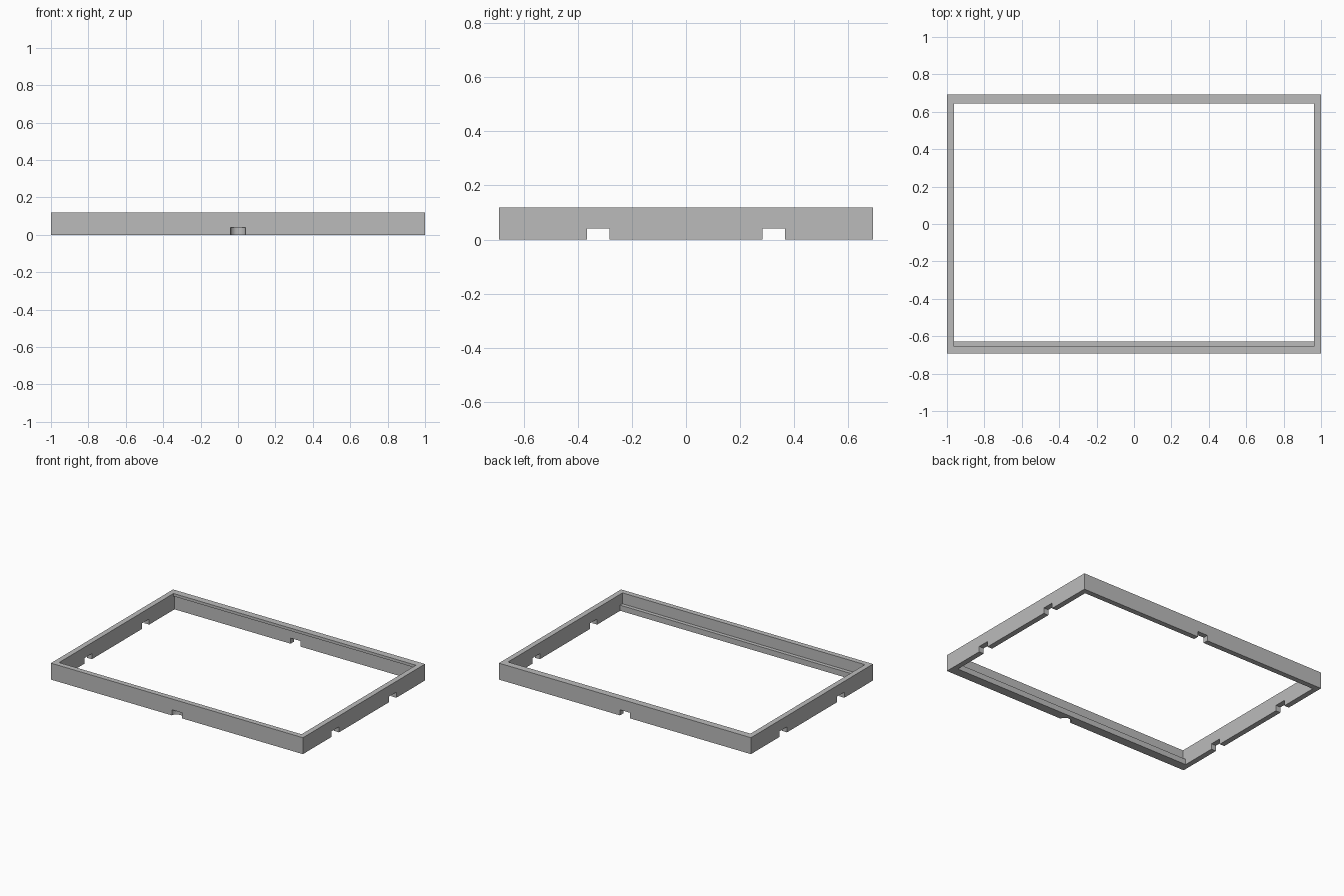
import bpy, bmesh, math

default_cube = bpy.data.objects.get("Cube")
if default_cube:
    bpy.data.objects.remove(default_cube, do_unlink=True)

WIDTH, DEPTH, HEIGHT = 2.0, 1.384, 0.118
HX, HY = WIDTH / 2, DEPTH / 2
WALL, LEDGE, LIP = 0.038, 0.065, 0.049   # wall, front ledge and back lip thickness
NOTCH = 0.04                             # notch height and half width
OVER = 0.05                              # cutter overshoot

grey = bpy.data.materials.new("plain grey")
grey.use_nodes = True
colour = (0.5, 0.5, 0.5, 1)
grey.diffuse_color = colour
grey.node_tree.nodes["Principled BSDF"].inputs["Base Color"].default_value = colour


def prism(name, points, direction):
    """Close a planar outline and extrude it into a solid."""
    bm = bmesh.new()
    face = bm.faces.new([bm.verts.new(p) for p in points])
    new = bmesh.ops.extrude_face_region(bm, geom=[face])["geom"]
    verts = [v for v in new if isinstance(v, bmesh.types.BMVert)]
    bmesh.ops.translate(bm, verts=verts, vec=direction)
    bmesh.ops.recalc_face_normals(bm, faces=bm.faces)
    mesh = bpy.data.meshes.new(name)
    bm.to_mesh(mesh)
    bm.free()
    mesh.materials.append(grey)
    obj = bpy.data.objects.new(name, mesh)
    bpy.context.scene.collection.objects.link(obj)
    return obj


def block(name, x0, x1, y0, y1, z0, z1):
    base = [(x0, y0, z0), (x1, y0, z0), (x1, y1, z0), (x0, y1, z0)]
    return prism(name, base, (0, 0, z1 - z0))


def cut(target, cutter):
    mod = target.modifiers.new(cutter.name, "BOOLEAN")
    mod.operation, mod.solver, mod.object = "DIFFERENCE", "EXACT", cutter
    cutter.hide_render = True
    cutter.hide_viewport = True
    cutter.display_type = "WIRE"


# Outer body
frame = block("frame", -HX, HX, -HY, HY, 0, HEIGHT)

# Opening, leaving a low front ledge and a lip along the back's top edge
front, back = -HY + WALL, HY - WALL
ledge_z, lip_z = NOTCH, HEIGHT - 0.02
section = [(-HY + LEDGE, -OVER), (back, -OVER), (back, lip_z), (HY - LIP, lip_z),
           (HY - LIP, HEIGHT + OVER), (front, HEIGHT + OVER),
           (front, ledge_z), (-HY + LEDGE, ledge_z)]
inner = HX - WALL
cut(frame, prism("opening_cutter", [(-inner, y, z) for y, z in section], (2 * inner, 0, 0)))

# Two notches through each side wall
for side, sx in (("left", 1), ("right", -1)):
    for end, sy in (("front", -1), ("back", 1)):
        x0, x1 = sorted((sx * (inner - OVER), sx * (HX + OVER)))
        y = sy * 0.325
        cut(frame, block(f"{side}_{end}_notch_cutter", x0, x1, y - 0.042, y + 0.042, -OVER, NOTCH))

# Notch through the back wall
cut(frame, block("back_notch_cutter", -NOTCH, NOTCH, back - OVER, HY + OVER, -OVER, NOTCH))

# Rounded finger pocket in the front wall
arc = [(NOTCH * math.cos(math.pi * i / 16), -HY + 0.035 * math.sin(math.pi * i / 16), -OVER)
       for i in range(17)]
outline = [(NOTCH, -HY - OVER, -OVER)] + arc + [(-NOTCH, -HY - OVER, -OVER)]
cut(frame, prism("front_pocket_cutter", outline, (0, 0, OVER + NOTCH)))
